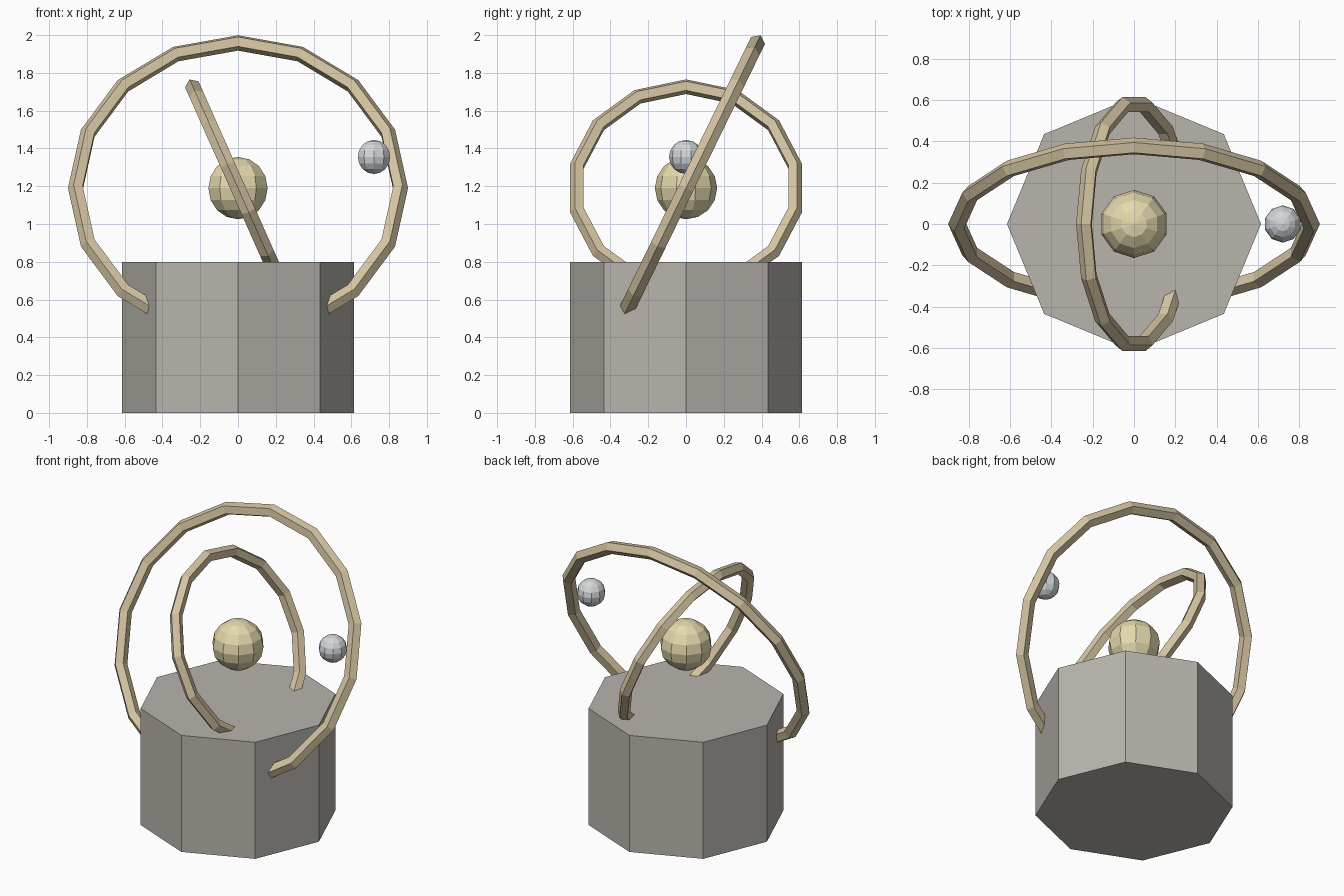
import bpy
from math import radians

if "Cube" in bpy.data.objects:
    bpy.data.objects.remove(bpy.data.objects["Cube"])


def material(name, color):
    m = bpy.data.materials.new(name)
    m.diffuse_color = (*color, 1)
    m.use_nodes = True
    m.node_tree.nodes["Principled BSDF"].inputs["Base Color"].default_value = m.diffuse_color
    return m


def finish(name, mat):
    ob = bpy.context.object
    ob.name = name
    ob.data.materials.append(mat)
    return ob


def ball(name, loc, radius, mat):
    bpy.ops.mesh.primitive_uv_sphere_add(segments=10, ring_count=8, radius=radius, location=loc)
    return finish(name, mat)


def ring(name, outer, tube, sides, rot, mat):
    bpy.ops.mesh.primitive_torus_add(
        major_radius=outer - tube, minor_radius=tube, major_segments=sides, minor_segments=5,
        location=(0, 0, CENTRE), rotation=[radians(a) for a in rot])
    return finish(name, mat)


CENTRE = 1.19
stone = material("stone", (0.48, 0.46, 0.42))
brass = material("brass", (0.66, 0.55, 0.36))
gold = material("pale_gold", (0.78, 0.70, 0.42))
silver = material("silver", (0.65, 0.68, 0.70))

# Octagonal pedestal, with a corner facing front
bpy.ops.mesh.primitive_cylinder_add(vertices=8, radius=0.615, depth=0.8, location=(0, 0, 0.4))
finish("pedestal", stone)

# Two tilted rings that sink into the pedestal
ring("large_ring", 0.90, 0.043, 16, (64, 0, 0), brass)
ring("small_ring", 0.63, 0.041, 14, (0, -114, 0), brass)

# Central ball and small satellite ball
ball("centre_ball", (0, 0, CENTRE), 0.165, gold)
ball("satellite_ball", (0.72, 0, 1.355), 0.09, silver)
